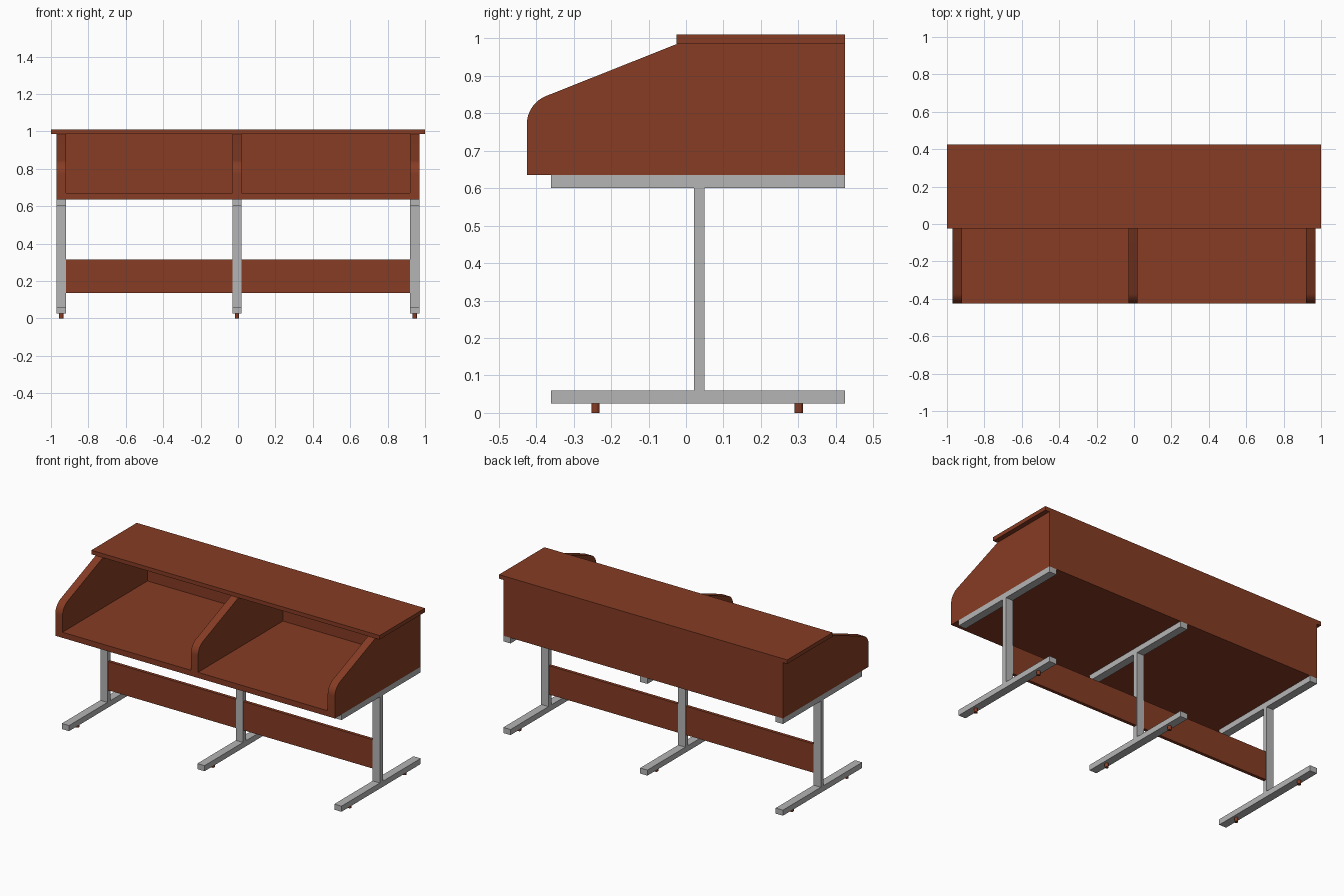
import bpy, bmesh, math

if "Cube" in bpy.data.objects:
    bpy.data.objects.remove(bpy.data.objects["Cube"])


def material(name, rgb):
    m = bpy.data.materials.new(name)
    m.diffuse_color = (*rgb, 1)
    m.use_nodes = True
    m.node_tree.nodes["Principled BSDF"].inputs["Base Color"].default_value = m.diffuse_color
    return m


WOOD = material("reddish_brown_wood", (0.24, 0.045, 0.017))
METAL = material("grey_metal", (0.46, 0.46, 0.46))


def finish(name, bm, mat):
    bmesh.ops.recalc_face_normals(bm, faces=bm.faces)
    me = bpy.data.meshes.new(name)
    bm.to_mesh(me)
    bm.free()
    me.materials.append(mat)
    ob = bpy.data.objects.new(name, me)
    bpy.context.collection.objects.link(ob)
    return ob


def box(name, x, y, z, mat):
    bm = bmesh.new()
    bmesh.ops.create_cube(bm, size=1)
    for v in bm.verts:
        for i, (a, b) in enumerate((x, y, z)):
            v.co[i] = a if v.co[i] < 0 else b
    return finish(name, bm, mat)


def side_panel(name, x0, x1):
    # side profile with a rounded front corner, extruded along x
    r, cy, cz = 0.081, -0.344, 0.771
    slope = math.radians(68.3)
    pts = [(0.425, 0.635), (-0.425, 0.635)]
    for i in range(13):
        a = math.pi - slope * i / 12
        pts.append((cy + r * math.cos(a), cz + r * math.sin(a)))
    pts += [(-0.025, 0.985), (0.425, 0.985)]
    bm = bmesh.new()
    f = bm.faces.new([bm.verts.new((x0, y, z)) for y, z in pts])
    ext = bmesh.ops.extrude_face_region(bm, geom=[f])["geom"]
    bmesh.ops.translate(bm, vec=(x1 - x0, 0, 0),
                        verts=[v for v in ext if isinstance(v, bmesh.types.BMVert)])
    ob = finish(name, bm, WOOD)
    bpy.context.view_layer.objects.active = ob
    ob.select_set(True)
    bpy.ops.object.shade_smooth_by_angle(angle=math.radians(15))
    ob.select_set(False)


def glider(name, x, y):
    bm = bmesh.new()
    bmesh.ops.create_cone(bm, cap_ends=True, segments=12, radius1=0.011,
                          radius2=0.011, depth=0.025)
    bmesh.ops.translate(bm, vec=(x, y, 0.0125), verts=bm.verts)
    finish(name, bm, WOOD)


# three frames: panel above, I-shaped metal leg below
frames = {"left": (-0.97, -0.92), "middle": (-0.03, 0.02), "right": (0.92, 0.97)}
for n, xs in frames.items():
    side_panel(n + "_panel", *xs)
    box(n + "_upper_rail", xs, (-0.36, 0.425), (0.60, 0.635), METAL)
    box(n + "_post", xs, (0.021, 0.049), (0.06, 0.60), METAL)
    box(n + "_foot", xs, (-0.36, 0.425), (0.025, 0.06), METAL)
    for tag, y in (("front", -0.242), ("back", 0.301)):
        glider(f"{n}_{tag}_glider", sum(xs) / 2, y)

# desk surfaces and lower panels between the frames
for n, xs in (("left", (-0.92, -0.03)), ("right", (0.02, 0.92))):
    box(n + "_desk_surface", xs, (-0.425, 0.425), (0.635, 0.67), WOOD)
    box(n + "_back_panel", xs, (0.417, 0.425), (0.67, 0.985), WOOD)
    box(n + "_modesty_panel", xs, (0.025, 0.045), (0.135, 0.315), WOOD)

# top shelf
box("top_shelf", (-1, 1), (-0.025, 0.425), (0.985, 1.01), WOOD)
